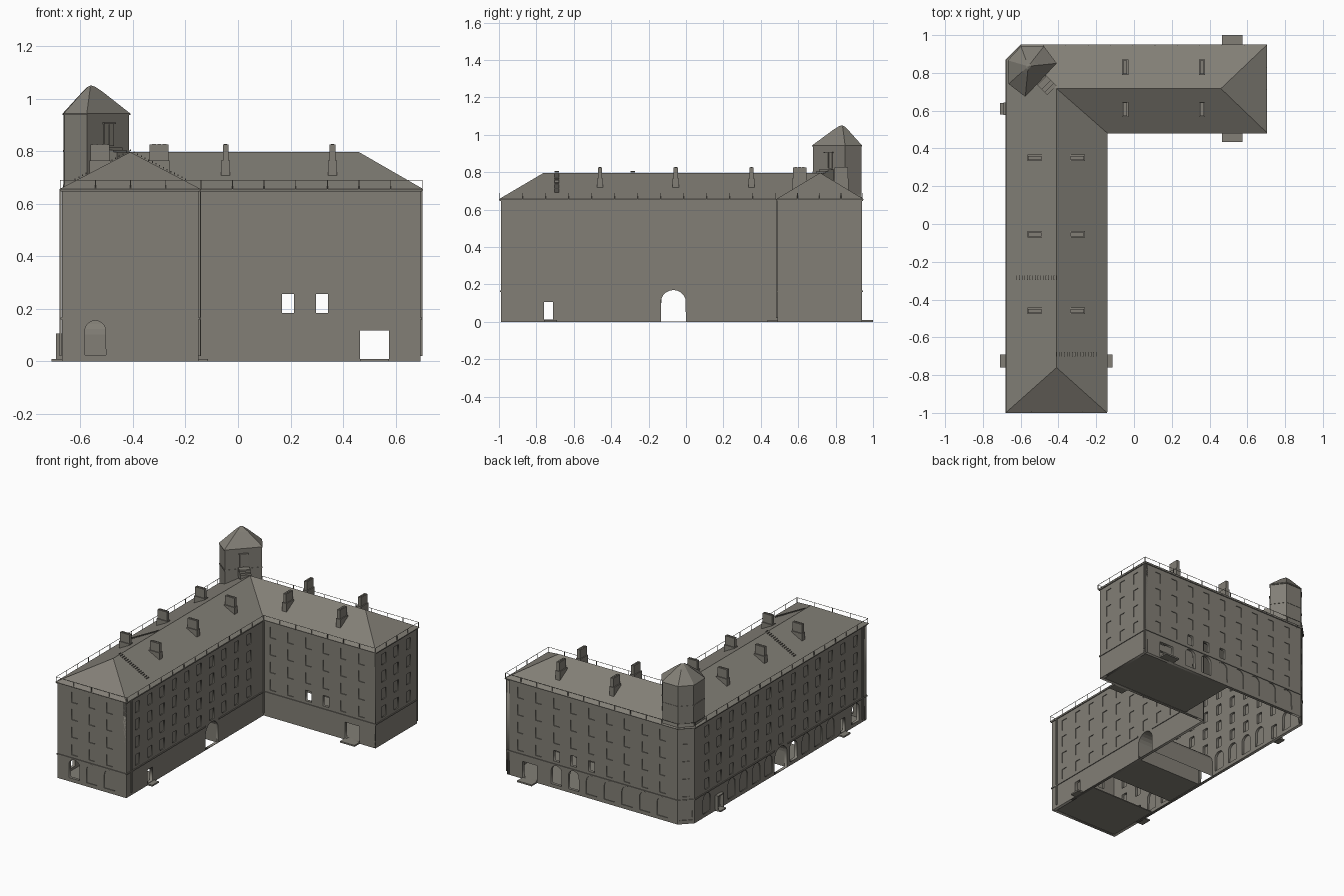
import bpy, bmesh, math
from mathutils import Matrix, Vector

if "Cube" in bpy.data.objects:
    bpy.data.objects.remove(bpy.data.objects["Cube"])

stone = bpy.data.materials.new("warm_grey_stone")
stone.diffuse_color = (0.225, 0.212, 0.182, 1)
stone.use_nodes = True
stone.node_tree.nodes["Principled BSDF"].inputs["Base Color"].default_value = stone.diffuse_color

def add(name, mesh):
    mesh.materials.clear()
    mesh.materials.append(stone)
    ob = bpy.data.objects.new(name, mesh)
    bpy.context.collection.objects.link(ob)
    return ob

def from_bm(name, bm):
    me = bpy.data.meshes.new(name)
    bm.normal_update()
    bm.to_mesh(me)
    bm.free()
    return add(name, me)

def boxes(name, items):
    """items: (centre, size, z rotation, tilt about y)"""
    bm = bmesh.new()
    for c, s, rz, ry in items:
        m = (Matrix.Translation(c) @ Matrix.Rotation(rz, 4, 'Z') @ Matrix.Rotation(ry, 4, 'Y')
             @ Matrix.Diagonal((*s, 1)))
        bmesh.ops.create_cube(bm, size=1, matrix=m)
    return from_bm(name, bm)

def box(x0, x1, y0, y1, z0, z1):
    return (((x0+x1)/2, (y0+y1)/2, (z0+z1)/2), (x1-x0, y1-y0, z1-z0), 0, 0)

def outline(s, z0, w, h, arch):
    """window or arch outline in wall coordinates"""
    r = w/2
    if not arch:
        return [(s-r, z0), (s+r, z0), (s+r, z0+h), (s-r, z0+h)]
    top = [(s+r*math.cos(a*math.pi/10), z0+h-r+r*math.sin(a*math.pi/10)) for a in range(11)]
    return [(s-r, z0), (s+r, z0)] + top

T = 0.02       # wall thickness
EAVE = 0.655

def wall(name, p0, p1, holes):
    """holes: (position along world axis, z0, width, height, arched, open)"""
    a, b = Vector((*p0, 0)), Vector((*p1, 0))
    u = (b-a).normalized()
    n = Vector((u.y, -u.x, 0))
    ax = 0 if abs(u.x) > abs(u.y) else 1
    L = (b-a).length
    mat = Matrix(((u.x, 0, n.x, a.x), (u.y, 0, n.y, a.y), (0, 1, 0, 0), (0, 0, 0, 1)))
    cu = bpy.data.curves.new(name, 'CURVE')
    cu.dimensions, cu.fill_mode, cu.extrude = '2D', 'BOTH', T/2
    def spline(pts):
        sp = cu.splines.new('POLY')
        sp.points.add(len(pts)-1)
        for q, p in zip(sp.points, pts):
            q.co = (p[0], p[1], 0, 1)
        sp.use_cyclic_u = True
    spline([(0, 0), (L, 0), (L, EAVE), (0, EAVE)])
    panes = bmesh.new()
    for c, z0, w, h, arch, is_open in holes:
        s = L/2 if c is None else abs(c - p0[ax])
        pts = outline(s, z0, w, h, arch)
        if arch:
            pts.pop(2)
        spline(pts)
        if not is_open:
            panes.faces.new([panes.verts.new((x, z, 0)) for x, z in pts])
    tmp = bpy.data.objects.new("tmp", cu)
    bpy.context.collection.objects.link(tmp)
    bpy.context.view_layer.update()
    me = bpy.data.meshes.new_from_object(tmp.evaluated_get(bpy.context.evaluated_depsgraph_get()))
    bpy.data.objects.remove(tmp)
    me.transform(mat @ Matrix.Translation((0, 0, -T/2)))
    add(name, me)
    bmesh.ops.inset_individual(panes, faces=panes.faces[:], thickness=0.005, depth=-0.003)
    panes.transform(mat @ Matrix.Translation((0, 0, -0.005)))
    from_bm(name + "_windows", panes)

ROWS = (0.185, 0.305, 0.425, 0.543)
def windows(cs, opened=()):
    return [(c, z, 0.045, 0.072, False, i == 0 and c in opened) for c in cs for i, z in enumerate(ROWS)]
def arches(cs, opened=()):
    return [(c, 0.025, 0.08, 0.13, True, c in opened) for c in cs]

# footprint corners, counter-clockwise
P = [(-0.67, -0.99), (-0.15, -0.99), (-0.15, 0.49), (0.695, 0.49),
     (0.695, 0.94), (-0.595, 0.94), (-0.67, 0.865)]
fx = [-0.543, -0.41, -0.277]
bx = [0.59, 0.455, 0.32, 0.19, 0.055, -0.08, -0.213, -0.347, -0.48]
ys = [round(-0.87 + 0.1335*k, 3) for k in range(13)]
ey = [0.58, 0.713, 0.846]
passage = (-0.0675, 0.003, 0.135, 0.167, True, True)
gate = (0.52, 0.008, 0.11, 0.11, False, True)
door = (-0.735, 0.012, 0.05, 0.093, False, True)

wall("front_wall", P[0], P[1], windows(fx) + arches(fx, fx[:1]))
wall("courtyard_side_wall", P[1], P[2], windows(ys[:10]) + [passage, door])
wall("courtyard_rear_wall", P[2], P[3], windows(bx[5::-1], (0.19, 0.32)) + [gate])
wall("end_wall", P[3], P[4], windows(ey))
wall("back_wall", P[4], P[5], windows(bx, (0.32, 0.19, 0.055)) + arches(bx[2:], (0.32, 0.19)) + [gate])
wall("corner_wall", P[5], P[6], windows([None]) + arches([None]))
left_arches = [y for i, y in enumerate(ys) if i not in (1, 6, 11)]
wall("street_wall", P[6], P[0], windows(ys) + arches(left_arches, (ys[0], ys[5]))
     + [passage, door, (0.61, 0.012, 0.05, 0.093, False, False)])

# vaulted passage through the long wing
bm = bmesh.new()
prof = outline(-0.0675, 0, 0.135, 0.17, True)[1:]
prof = prof[:1] + prof[2:] + [(-0.135, 0)]
prof.pop(-2) if prof[-2] == prof[-1] else None
va = [bm.verts.new((-0.66, y, z)) for y, z in prof]
vb = [bm.verts.new((-0.16, y, z)) for y, z in prof]
for i in range(len(prof)-1):
    bm.faces.new((va[i], va[i+1], vb[i+1], vb[i]))
from_bm("passage_vault", bm)

# ground floor slabs and doorsteps
boxes("floor_slabs", [box(-0.66, -0.16, -0.98, -0.6, 0.002, 0.008),
                      box(-0.66, -0.16, -0.42, -0.137, 0.002, 0.008),
                      box(0.0, 0.685, 0.5, 0.93, 0.002, 0.008)])
boxes("doorsteps", [box(-0.71, -0.67, 0.58, 0.64, 0, 0.01), box(-0.71, -0.67, -0.76, -0.69, 0, 0.01),
                    box(-0.15, -0.115, -0.76, -0.69, 0, 0.01), box(0.465, 0.575, 0.94, 1.0, 0, 0.01),
                    box(0.465, 0.575, 0.435, 0.49, 0, 0.01)])
boxes("street_door_surround", [box(-0.692, -0.67, 0.578, 0.584, 0.01, 0.105),
                               box(-0.692, -0.67, 0.636, 0.642, 0.01, 0.105),
                               box(-0.692, -0.67, 0.578, 0.642, 0.1, 0.106)])

# string course above the ground floor and cornice under the eaves
def strip(a, b, z, h, t):
    d = Vector(b) - Vector(a)
    m = (Vector(a) + Vector(b))/2
    return ((m.x, m.y, z), (d.length + t*0.5, t, h), math.atan2(d.y, d.x), 0)
segs = list(zip(P, P[1:] + P[:1]))
course = []
for i, (a, b) in enumerate(segs):
    if i in (1, 6):      # leave a gap over the passage
        lo, hi = sorted((a, b), key=lambda p: p[1])
        course += [strip(lo, (a[0], -0.14), 0.163, 0.008, 0.01), strip((a[0], 0.005), hi, 0.163, 0.008, 0.01)]
    else:
        course.append(strip(a, b, 0.163, 0.008, 0.01))
boxes("string_course", course)
boxes("cornice", [strip(a, b, 0.651, 0.01, 0.012) for a, b in segs])

# hipped roof
E = [(-0.68, -1.0), (-0.142, -1.0), (-0.142, 0.482), (0.705, 0.482),
     (0.705, 0.95), (-0.6, 0.95), (-0.68, 0.87)]
bm = bmesh.new()
e = [bm.verts.new((*p, 0.656)) for p in E]
r = [bm.verts.new(p) for p in ((-0.41, -0.76, 0.797), (-0.41, 0.717, 0.797), (0.46, 0.717, 0.797))]
for f in ((e[0], e[1], r[0]), (e[1], e[2], r[1], r[0]), (e[2], e[3], r[2], r[1]), (e[3], e[4], r[2]),
          (e[4], e[5], r[1], r[2]), (e[5], e[6], r[1]), (e[6], e[0], r[0], r[1])):
    bm.faces.new(f)
roof = from_bm("roof", bm)
sol = roof.modifiers.new("thickness", 'SOLIDIFY')
sol.thickness, sol.offset = 0.006, -1

# snow rail on the eaves
rail = []
for a, b in zip(E, E[1:] + E[:1]):
    a, b = Vector(a)*0.995, Vector(b)*0.995
    rail.append(strip(a, b, 0.689, 0.002, 0.002))
    n = max(1, round((b-a).length/0.12))
    for k in range(n):
        p = a.lerp(b, k/n)
        rail.append(((p.x, p.y, 0.672), (0.003, 0.003, 0.034), 0, 0))
boxes("snow_rail", rail)

# chimneys with wider bases and flue caps
stacks = []
spots = [(x, y, 0) for x in (-0.525, -0.3) for y in (-0.46, -0.055, 0.35)]
spots += [(x, y, math.pi/2) for x in (-0.047, 0.36) for y in (0.83, 0.607)]
for x, y, rot in spots:
    stacks.append(((x, y, 0.765), (0.072, 0.022, 0.12), rot, 0))
    stacks.append(((x, y, 0.73), (0.08, 0.034, 0.07), rot, 0))
    for d in (-0.02, 0, 0.02):
        stacks.append(((x+d*math.cos(rot), y+d*math.sin(rot), 0.826), (0.014, 0.012, 0.004), rot, 0))
boxes("chimneys", stacks)

# roof ladders
lad = []
for y, x0, x1 in ((-0.285, -0.62, -0.41), (-0.69, -0.41, -0.2)):
    for k in range(16):
        x = x0 + (x1-x0)*k/15
        lad.append(((x, y, 0.803 - abs(x+0.41)*0.523), (0.004, 0.024, 0.006), 0, 0))
boxes("roof_ladders", lad)

# drainpipes
boxes("drainpipes", [box(x-0.004, x+0.004, y-0.004, y+0.004, 0.02, 0.65) for x, y in
                     ((-0.145, 0.484), (-0.146, -0.94), (-0.675, -0.94), (0.699, 0.935))])

# corner tower with rounded cap
TW = [(-0.575, 0.68), (-0.415, 0.85), (-0.48, 0.937), (-0.597, 0.937), (-0.664, 0.865), (-0.66, 0.745)]
def loft(name, rings, centre):
    bm = bmesh.new()
    vs = [[bm.verts.new((centre[0]+(x-centre[0])*k, centre[1]+(y-centre[1])*k, z)) for x, y in TW]
          for k, z in rings]
    for lo, hi in zip(vs, vs[1:]):
        for i in range(len(TW)):
            j = (i+1) % len(TW)
            bm.faces.new((lo[i], lo[j], hi[j], hi[i]))
    bm.faces.new(vs[0][::-1])
    bm.faces.new(vs[-1])
    return from_bm(name, bm)
C = (-0.56, 0.835)
loft("tower", [(1, 0.64), (1, 0.94)], C)
loft("tower_base", [(1.03, 0.64), (1.03, 0.665), (1, 0.68)], C)
loft("tower_band", [(1.02, 0.797), (1.02, 0.805)], C)
loft("tower_roof", [(1.04, 0.937), (1.04, 0.943), (0.32, 1.025), (0.12, 1.045), (0.02, 1.05)], C)

# tower door facing the ridge, landing and steps
q = math.pi/4
def out(d, z, s):
    return ((-0.492 + d*0.707, 0.764 - d*0.707, z), s, -q, 0)
boxes("tower_door", [out(0, 0.862, (0.006, 0.05, 0.085)), out(0.002, 0.906, (0.012, 0.062, 0.006)),
                     out(0.002, 0.862, (0.01, 0.004, 0.08))])
boxes("tower_steps", [out(0.02, 0.785, (0.04, 0.07, 0.06)), out(0.05, 0.78, (0.022, 0.07, 0.05)),
                      out(0.07, 0.772, (0.02, 0.07, 0.05))])
